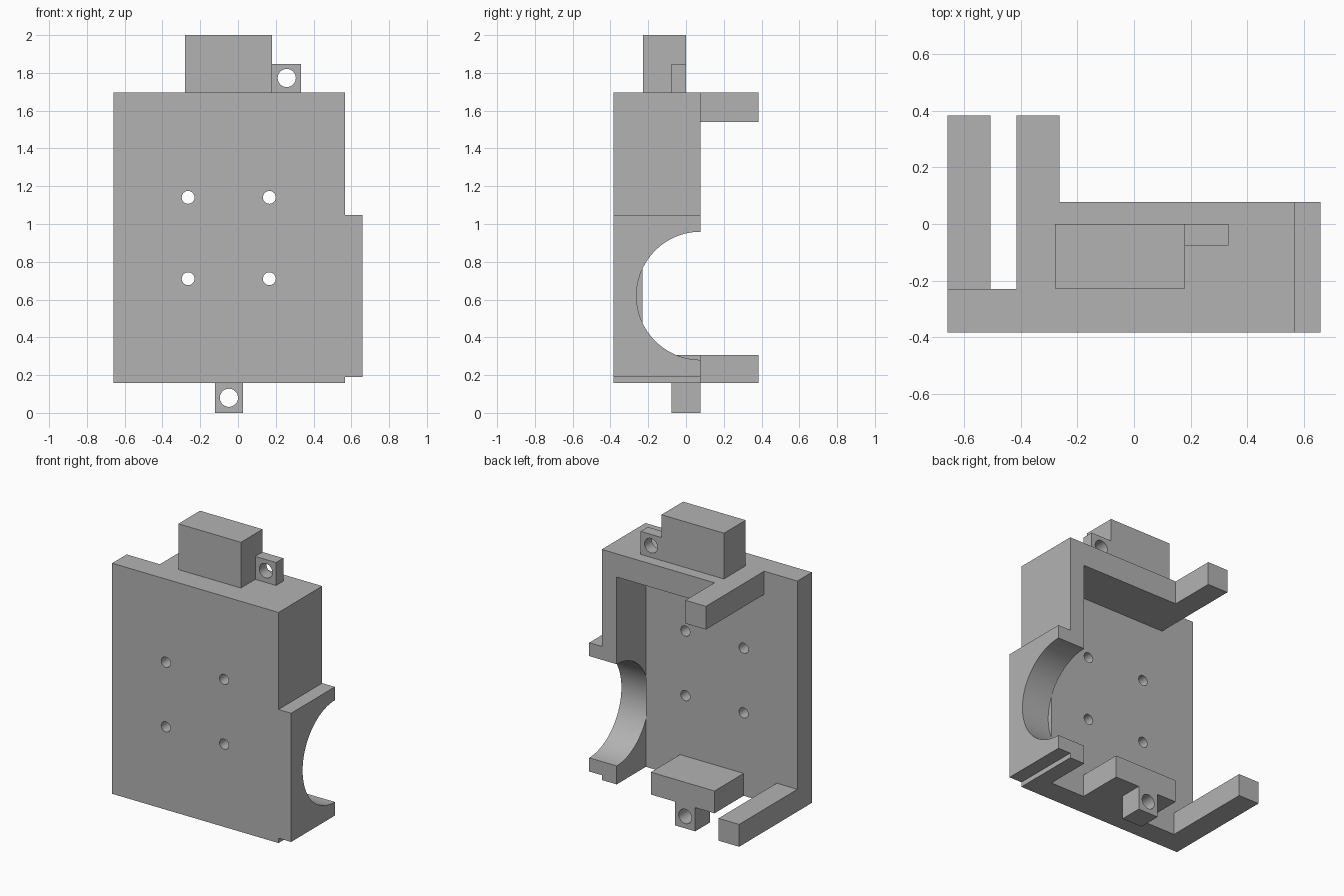
import bpy, bmesh, math
from mathutils import Vector

if "Cube" in bpy.data.objects:
    bpy.data.objects.remove(bpy.data.objects["Cube"], do_unlink=True)

grey = bpy.data.materials.new("plain grey")
grey.use_nodes = True
grey.diffuse_color = (0.45, 0.45, 0.45, 1)
grey.node_tree.nodes["Principled BSDF"].inputs["Base Color"].default_value = grey.diffuse_color


def circle(a, b, r, n=40):
    return [(a + r * math.cos(2 * math.pi * i / n), b + r * math.sin(2 * math.pi * i / n)) for i in range(n)]


def rect(a0, a1, b0, b1):
    return [(a0, b0), (a1, b0), (a1, b1), (a0, b1)]


def prism(name, axis, lo, hi, outline, holes=()):
    """Extrude a 2D outline with optional holes along x, y or z."""
    place = {"x": lambda a, b, c: (c, a, b),
             "y": lambda a, b, c: (a, c, b),
             "z": lambda a, b, c: (a, b, c)}[axis]
    bm = bmesh.new()
    edges = []
    for loop in (outline, *holes):
        vs = [bm.verts.new(place(a, b, lo)) for a, b in loop]
        edges += [bm.edges.new((v, vs[i - 1])) for i, v in enumerate(vs)]
    bmesh.ops.triangle_fill(bm, edges=edges, use_beauty=True, use_dissolve=False)
    ext = bmesh.ops.extrude_face_region(bm, geom=bm.faces[:], use_keep_orig=True)
    moved = [g for g in ext["geom"] if isinstance(g, bmesh.types.BMVert)]
    bmesh.ops.translate(bm, verts=moved, vec=Vector(place(0, 0, hi - lo)))
    bmesh.ops.recalc_face_normals(bm, faces=bm.faces[:])
    mesh = bpy.data.meshes.new(name)
    bm.to_mesh(mesh)
    bm.free()
    mesh.materials.append(grey)
    obj = bpy.data.objects.new(name, mesh)
    bpy.context.collection.objects.link(obj)
    bpy.ops.object.select_all(action="DESELECT")
    obj.select_set(True)
    bpy.context.view_layer.objects.active = obj
    bpy.ops.object.shade_smooth_by_angle(angle=math.radians(30))
    return obj


FRONT, INNER, BACK, TIP = -0.383, -0.23, 0.077, 0.383
BOTTOM, TOP = 0.158, 1.695
RIGHT, RAIL, EDGE, LEFT = -0.66, 0.457, 0.567, 0.66

# Front plate with four screw holes
prism("front_plate", "y", FRONT, INNER, rect(RIGHT, RAIL, BOTTOM, TOP),
      [circle(x, z, 0.034) for x in (-0.264, 0.166) for z in (0.71, 1.141)])


# Side rail and its outer step, both with a half-round cut-out
def notched(z0, z1):
    arc = [(BACK - 0.339 * math.sin(math.pi * i / 64),
            0.62 + 0.339 * math.cos(math.pi * i / 64)) for i in range(65)]
    return [(FRONT, z0), (FRONT, z1), (BACK, z1), *arc, (BACK, z0)]


prism("side_rail", "x", RAIL, EDGE, notched(BOTTOM, TOP))
prism("side_rail_step", "x", EDGE, LEFT, notched(0.19, 1.048))

# Top wall with its long arm
prism("top_wall_and_arm", "z", 1.54, TOP,
      [(-0.415, INNER), (RAIL, INNER), (RAIL, BACK), (-0.264, BACK), (-0.264, TIP), (-0.415, TIP)])

# Bottom arm and bottom block
prism("bottom_arm", "z", BOTTOM, 0.307, rect(RIGHT, -0.508, INNER, TIP))
prism("bottom_block", "z", BOTTOM, 0.307, rect(-0.264, 0.205, INNER, BACK))

# Block on top and the two drilled tabs
prism("top_block", "z", TOP, 2.0, rect(-0.28, 0.181, -0.228, 0))
prism("top_tab", "y", -0.076, 0, rect(0.181, 0.334, TOP, 1.848), [circle(0.258, 1.773, 0.048)])
prism("bottom_tab", "y", -0.076, BACK, rect(-0.122, 0.027, 0, BOTTOM), [circle(-0.048, 0.08, 0.048)])
